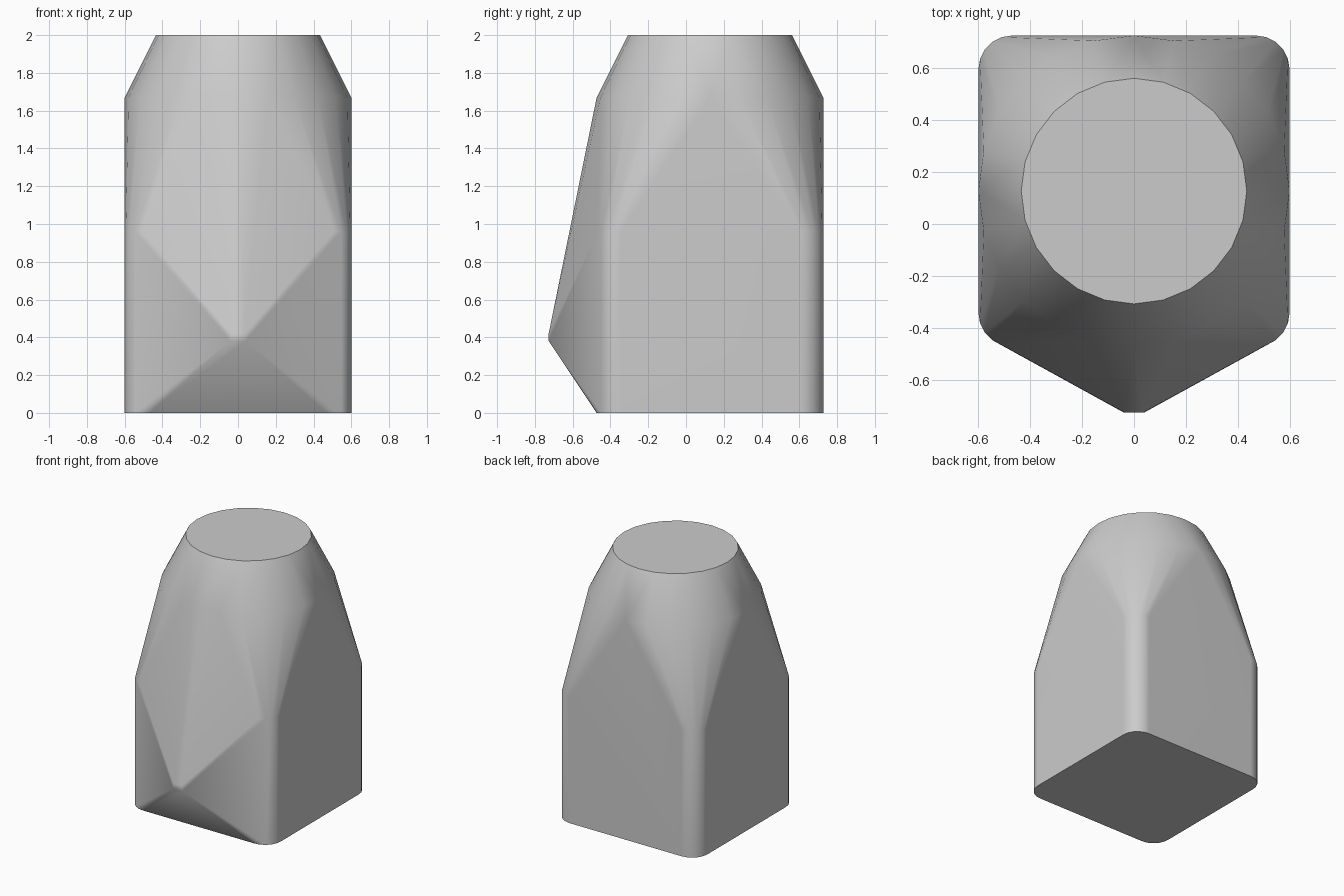
import bpy
import bmesh
from math import sin, cos, tau, radians

cube = bpy.data.objects.get("Cube")
if cube:
    bpy.data.objects.remove(cube, do_unlink=True)

HALF = 0.6            # half width of the square body
CENTRE_Y = 0.127      # body axis, shifted back by the front keel
CORNER = 0.13         # corner rounding of the body


def circle(radius, z, count=24):
    """Points of a ring about the body axis."""
    return [(radius * cos(tau * i / count),
             CENTRE_Y + radius * sin(tau * i / count), z) for i in range(count)]


def rounded_square(z, steps=5):
    """Points of the body outline with rounded corners."""
    inner = HALF - CORNER
    points = []
    for sx, sy in ((1, 1), (-1, 1), (-1, -1), (1, -1)):
        for i in range(steps + 1):
            a = tau / 4 * i / steps
            points.append((sx * (inner + CORNER * cos(a)),
                           CENTRE_Y + sy * (inner + CORNER * sin(a)), z))
    return points


# Outlines of the body, shoulder and round top
points = rounded_square(0) + rounded_square(0.96)
points += circle(HALF, 1.67) + circle(0.435, 2)

# Blunt tip of the front keel
for side in (-1, 1):
    points.append((side * 0.04, -0.727, 0.38))
    points.append((side * 0.035, -0.727, 0.42))

# Skin stretched over the outlines
bm = bmesh.new()
for p in points:
    bm.verts.new(p)
hull = bmesh.ops.convex_hull(bm, input=bm.verts)
loose = [v for v in bm.verts if not v.link_faces]
bmesh.ops.delete(bm, geom=loose, context="VERTS")
bmesh.ops.dissolve_limit(bm, angle_limit=radians(0.5),
                         verts=bm.verts, edges=bm.edges)
bmesh.ops.recalc_face_normals(bm, faces=bm.faces)
mesh = bpy.data.meshes.new("tapered_block")
bm.to_mesh(mesh)
bm.free()

block = bpy.data.objects.new("tapered_block", mesh)
bpy.context.collection.objects.link(block)

# Plain grey
grey = bpy.data.materials.new("plain_grey")
grey.use_nodes = True
colour = (0.6, 0.6, 0.6, 1)
grey.diffuse_color = colour
grey.node_tree.nodes["Principled BSDF"].inputs["Base Color"].default_value = colour
mesh.materials.append(grey)

# Soft corners, crisp rims
bpy.ops.object.select_all(action="DESELECT")
block.select_set(True)
bpy.context.view_layer.objects.active = block
bpy.ops.object.shade_smooth_by_angle(angle=radians(30))
weighted = block.modifiers.new("flat_sides", "WEIGHTED_NORMAL")
weighted.keep_sharp = True
